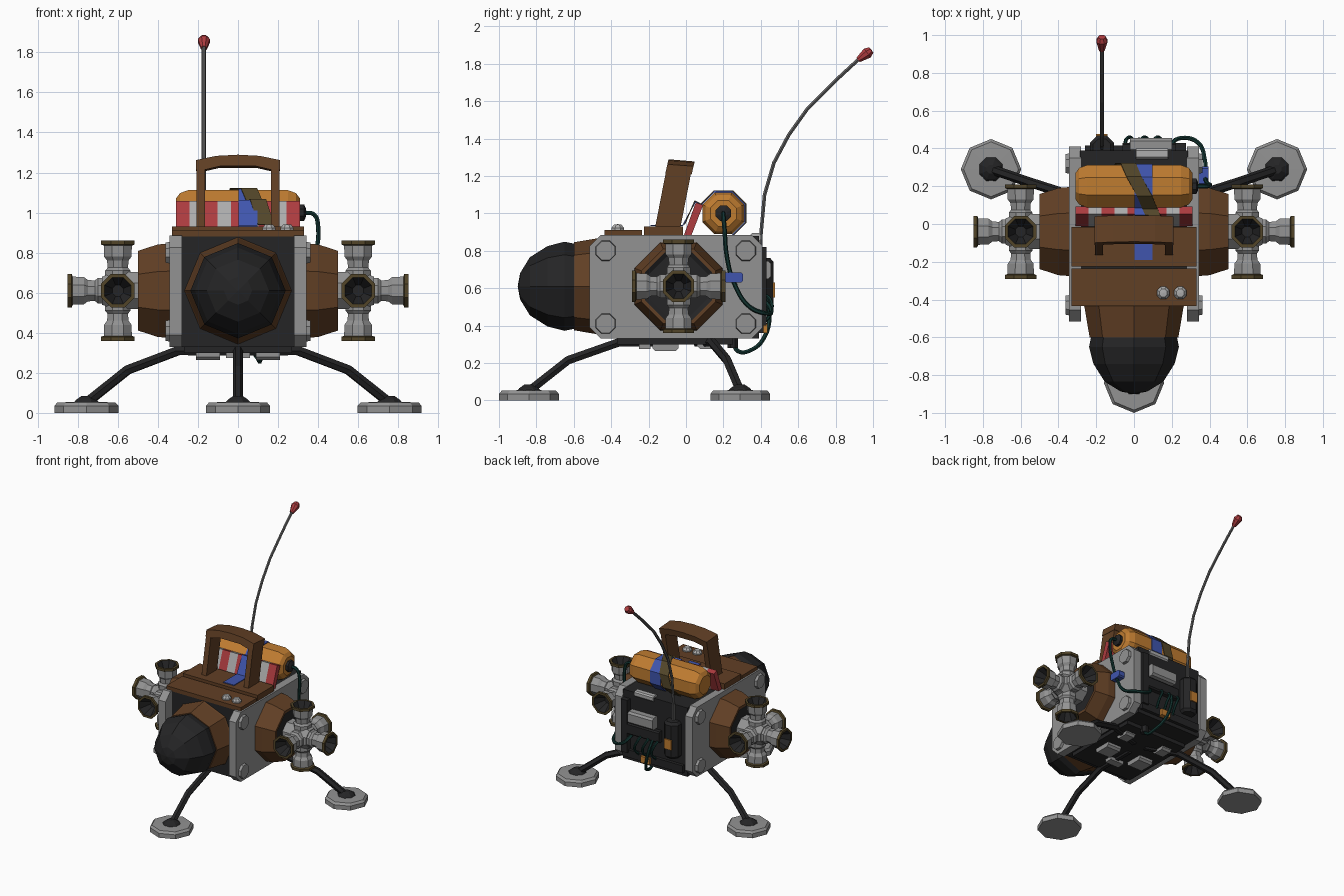
import bpy, bmesh, math
from mathutils import Vector, Matrix

if "Cube" in bpy.data.objects:
    bpy.data.objects.remove(bpy.data.objects["Cube"])

COL = {"black": (.018, .018, .019), "grey": (.29, .29, .29), "light_grey": (.42, .42, .42),
       "steel": (.12, .12, .12), "brown": (.12, .05, .018), "orange": (.52, .2, .03),
       "red": (.42, .045, .05), "blue": (.05, .09, .42), "green": (.006, .035, .03),
       "olive": (.085, .06, .022)}
MAT = {}
for n, c in COL.items():
    MAT[n] = bpy.data.materials.new(n)
    MAT[n].diffuse_color = (*c, 1)


def finish(name, bm, mats):
    bmesh.ops.remove_doubles(bm, verts=bm.verts, dist=1e-5)
    bmesh.ops.recalc_face_normals(bm, faces=bm.faces)
    me = bpy.data.meshes.new(name)
    bm.to_mesh(me)
    bm.free()
    for m in mats:
        me.materials.append(MAT[m])
    ob = bpy.data.objects.new(name, me)
    bpy.context.collection.objects.link(ob)
    return ob


def lathe(name, prof, loc, axis, mats, phase=0.5, n=8):
    """Revolve (radius, height) points round an axis; one material per segment."""
    if isinstance(mats, str):
        mats = [mats] * (len(prof) - 1)
    used = sorted(set(mats))
    M = Matrix.Translation(loc) @ Vector((0, 0, 1)).rotation_difference(Vector(axis)).to_matrix().to_4x4()
    bm = bmesh.new()
    rings = []
    for r, h in prof:
        r = max(r, 1e-7)
        rings.append([bm.verts.new(M @ Vector((r * math.cos(a), r * math.sin(a), h)))
                      for a in [(i + phase) * 2 * math.pi / n for i in range(n)]])
    for k, m in enumerate(mats):
        for i in range(n):
            j = (i + 1) % n
            f = bm.faces.new((rings[k][i], rings[k][j], rings[k + 1][j], rings[k + 1][i]))
            f.material_index = used.index(m)
    return finish(name, bm, used)


def prism(name, pts, axis, a, b, mat):
    """Extrude a 2D outline along axis 0, 1 or 2 from a to b."""
    def p(u, v, t):
        q = [u, v]
        q.insert(axis, t)
        return q
    bm = bmesh.new()
    A = [bm.verts.new(p(u, v, a)) for u, v in pts]
    B = [bm.verts.new(p(u, v, b)) for u, v in pts]
    bm.faces.new(A)
    bm.faces.new(B)
    for i in range(len(A)):
        j = (i + 1) % len(A)
        bm.faces.new((A[i], A[j], B[j], B[i]))
    return finish(name, bm, [mat])


def box(name, x0, x1, y0, y1, z0, z1, mat, c=0.0):
    """Box whose outline seen along x has chamfered corners of size c."""
    if c:
        pts = [(y0 + c, z0), (y1 - c, z0), (y1, z0 + c), (y1, z1 - c),
               (y1 - c, z1), (y0 + c, z1), (y0, z1 - c), (y0, z0 + c)]
    else:
        pts = [(y0, z0), (y1, z0), (y1, z1), (y0, z1)]
    return prism(name, pts, 0, x0, x1, mat)


def tube(name, pts, r, mat, smooth=True):
    cu = bpy.data.curves.new(name, 'CURVE')
    cu.dimensions = '3D'
    cu.bevel_depth, cu.bevel_resolution, cu.use_fill_caps, cu.resolution_u = r, 1, True, 5
    sp = cu.splines.new('BEZIER' if smooth else 'POLY')
    dst = sp.bezier_points if smooth else sp.points
    dst.add(len(pts) - 1)
    for d, p in zip(dst, pts):
        if smooth:
            d.co = p
            d.handle_left_type = d.handle_right_type = 'AUTO'
        else:
            d.co = (*p, 1)
    tmp = bpy.data.objects.new(name + "_path", cu)
    bpy.context.collection.objects.link(tmp)
    me = bpy.data.meshes.new_from_object(tmp.evaluated_get(bpy.context.evaluated_depsgraph_get()))
    bpy.data.objects.remove(tmp)
    me.name = name
    me.materials.clear()
    me.materials.append(MAT[mat])
    me.polygons.foreach_set("use_smooth", [False] * len(me.polygons))
    ob = bpy.data.objects.new(name, me)
    bpy.context.collection.objects.link(ob)


def ribbon(name, pts, w, mat):
    bm = bmesh.new()
    rows = [[bm.verts.new((x + s * w / 2, y, z)) for s in (-1, 1)] for x, y, z in pts]
    for a, b in zip(rows, rows[1:]):
        bm.faces.new((a[0], a[1], b[1], b[0]))
    ob = finish(name, bm, [mat])
    md = ob.modifiers.new("thickness", 'SOLIDIFY')
    md.thickness, md.offset = .006, 0


# Body and nose
box("body", -.285, .285, -.43, .39, .33, .88, "black")
lathe("nose_cone", [(0, 0), (.272, 0), (.262, .02), (.235, .18), (0, .18)], (0, -.42, .61), (0, -1, 0), "brown", 0)
lathe("nose_dome", [(0, 0), (.228, 0), (.238, .05), (.215, .14), (.155, .235), (.07, .287), (0, .3)],
      (0, -.6, .61), (0, -1, 0), "black", 0)

# Nozzle outline: collar, bell, rim, dark inside
BELL = [(.0, .0), (.068, 0), (.068, .1), (.055, .115), (.058, .15), (.074, .17), (.076, .225),
        (.09, .23), (.09, .25), (.072, .25), (.03, .17), (0, .17)]
BELL_MAT = ["grey"] * 6 + ["olive"] * 3 + ["black"] * 2

# Both sides: plate, bolts, pod, thruster cluster, rear leg
for s, side in ((-1, "left"), (1, "right")):
    box(side + "_plate", s * .28, s * .343, -.515, .41, .33, .885, "grey", .06)
    for y in (-.43, .32):
        for z in (.41, .80):
            lathe(side + "_plate_bolt", [(.058, 0), (.054, .02), (0, .02)], (s * .343, y, z), (s, 0, 0), "grey")
    c = (s * .6, -.04, .61)
    lathe(side + "_pod", [(.255, 0), (.25, .06), (.215, .16), (.195, .16), (.17, .145), (0, .145)],
          (s * .34, -.04, .61), (s, 0, 0), ["brown"] * 3 + ["black"] * 2)
    lathe(side + "_thruster_hub", [(.1, -.13), (.1, .02), (.075, .08), (0, .08)], c, (s, 0, 0), "grey")
    for d in ((s, 0, 0), (0, 1, 0), (0, -1, 0), (0, 0, 1), (0, 0, -1)):
        lathe(side + "_thruster_nozzle", BELL, c, d, BELL_MAT)

# Legs and feet
LEGS = {"front": [(0, -.05, .31), (0, -.36, .31), (0, -.63, .215), (0, -.84, .05)]}
for s, side in ((-1, "rear_left"), (1, "rear_right")):
    LEGS[side] = [(s * .05, .06, .31), (s * .3, .14, .31), (s * .55, .22, .215), (s * .757, .29, .05)]
for n, pts in LEGS.items():
    tube(n + "_leg", pts, .026, "black", False)
    x, y, _ = pts[-1]
    lathe(n + "_foot", [(0, 0), (.16, 0), (.16, .035), (.145, .052), (0, .056)], (x, y, 0), (0, 0, 1), "grey", 0)
    lathe(n + "_ankle", [(.07, .05), (.055, .066), (.025, .085), (0, .085)], (x, y, 0), (0, 0, 1), "black")

# Underside
box("belly_plate", -.27, .27, -.37, .25, .3, .335, "black")
for s, side in ((-1, "left"), (1, "right")):
    box(side + "_leg_clamp", s * .09, s * .21, -.18, -.04, .265, .33, "grey", .015)
    box(side + "_rear_clamp", s * .13, s * .21, .06, .17, .275, .33, "grey", .015)
box("front_leg_clamp", -.06, .06, -.25, -.19, .275, .33, "grey")

# Top plates with buttons
box("front_top_plate", -.33, .33, -.435, -.235, .88, .912, "brown")
box("rear_top_plate", -.33, .33, -.225, -.015, .88, .93, "brown")
for x in (.155, .245):
    lathe("button", [(.036, 0), (.036, .012), (.022, .03), (0, .032)], (x, -.365, .91), (0, 0, 1), "light_grey")

# Carry handle
for s, side in ((-1, "left"), (1, "right")):
    prism(side + "_handle_post", [(-.165, .925), (-.03, .925), (.03, 1.23), (-.1, 1.26)], 0, s * .165, s * .207, "brown")
bar = prism("handle_bar", [(-.21, 1.215), (-.16, 1.215), (-.09, 1.232), (.09, 1.232), (.16, 1.215), (.21, 1.215),
                           (.21, 1.262), (.11, 1.283), (0, 1.289), (-.11, 1.283), (-.21, 1.262)], 1, -.1, .04, "brown")
for v in bar.data.vertices:   # lean the bar back
    v.co.y += (v.co.z - 1.26) * .22
    v.co.z -= max(0, v.co.y) * .25

# Striped board
for i in range(9):
    x = -.31 + i * .62 / 9
    prism("striped_board_section", [(-.012, .88), (.028, .88), (.092, 1.045), (.052, 1.058)], 0, x, x + .62 / 9,
          "light_grey" if i % 2 else "red")

# Tank, straps and valve
lathe("tank", [(0, 0), (.075, 0), (.105, .02), (.121, .06), (.121, .56), (.105, .6), (.075, .62), (0, .62)],
      (-.31, .2, 1.0), (1, 0, 0), "orange")
lathe("tank_valve", [(.045, 0), (.045, .02), (.02, .03), (0, .03)], (.31, .2, 1.0), (1, 0, 0), "black")


def round_tank(r, deg, x):
    a = math.radians(deg)
    return (x, .2 + r * math.cos(a), 1 + r * math.sin(a))


ribbon("blue_strap", [round_tank(.125, d, .05) for d in (-67.5, -22.5, 22.5, 67.5, 112.5, 157.5)]
       + [(.05, .05, 1.061), (.05, -.018, .934), (.05, -.19, .934)], .095, "blue")
ribbon("olive_strap", [round_tank(.13, d, x) for d, x in
                       ((-67.5, -.09), (-22.5, -.06), (22.5, -.03), (67.5, .0), (112.5, .055), (157.5, .085))]
       + [(.1, .047, 1.066), (.14, -.008, .94)], .08, "olive")

# Long side hose with tape
tube("side_hose", [(.33, .2, 1), (.38, .2, .99), (.4, .205, .93), (.385, .22, .76), (.375, .26, .62), (.375, .34, .5),
                   (.34, .43, .465), (.25, .455, .48), (.2, .42, .53), (.2, .38, .55)], .012, "green")
box("hose_tape", .345, .395, .205, .305, .63, .685, "blue", .01)

# Antenna and its base
tube("antenna", [(-.17, .4, .7), (-.17, .4, .88), (-.17, .42, 1.1), (-.17, .47, 1.27), (-.17, .55, 1.42),
                 (-.17, .65, 1.56), (-.17, .8, 1.71), (-.17, .93, 1.83)], .011, "steel", False)
lathe("antenna_tip", [(0, 0), (.016, 0), (.032, .062), (.02, .088), (0, .09)], (-.17, .92, 1.82), (0, .8, .6), "red")
lathe("antenna_base", [(0, 0), (.05, 0), (.068, .02), (.068, .27), (.05, .29), (0, .29)],
      (-.17, .405, .47), (0, 0, 1), "black")
box("antenna_label", -.2, -.14, .44, .476, .55, .63, "orange")

# Equipment on the back
box("rear_top_block", .01, .18, .345, .4, .85, .895, "light_grey", .01)
box("rear_unit", -.02, .2, .38, .455, .65, .745, "grey", .015)
box("rear_connector_box", -.06, .22, .38, .43, .55, .64, "black", .01)
box("rear_rail", -.26, .27, .38, .415, .36, .42, "black")
box("rear_side_rail", .22, .275, .38, .43, .4, .82, "black")
box("rear_orange_socket", .02, .1, .4, .435, .36, .41, "orange")
for i, x in enumerate((-.05, .03, .1)):
    tube("rear_hose", [(x, .41, .57), (x + .01, .45, .54), (x + .04, .45, .46), (x + .03, .41, .41)], .01, "green")
tube("lower_hose", [(.0, .42, .56), (.02, .445, .47), (.06, .42, .34), (.1, .35, .27), (.11, .28, .262), (.11, .25, .31)],
     .012, "green")
lathe("lower_hose_socket", [(0, 0), (.03, 0), (.03, .06)], (.11, .25, .28), (0, 0, 1), "black")

for m in bpy.data.materials:
    if m.users and not m.is_grease_pencil:
        m.use_nodes = True
        m.node_tree.nodes["Principled BSDF"].inputs["Base Color"].default_value = m.diffuse_color
